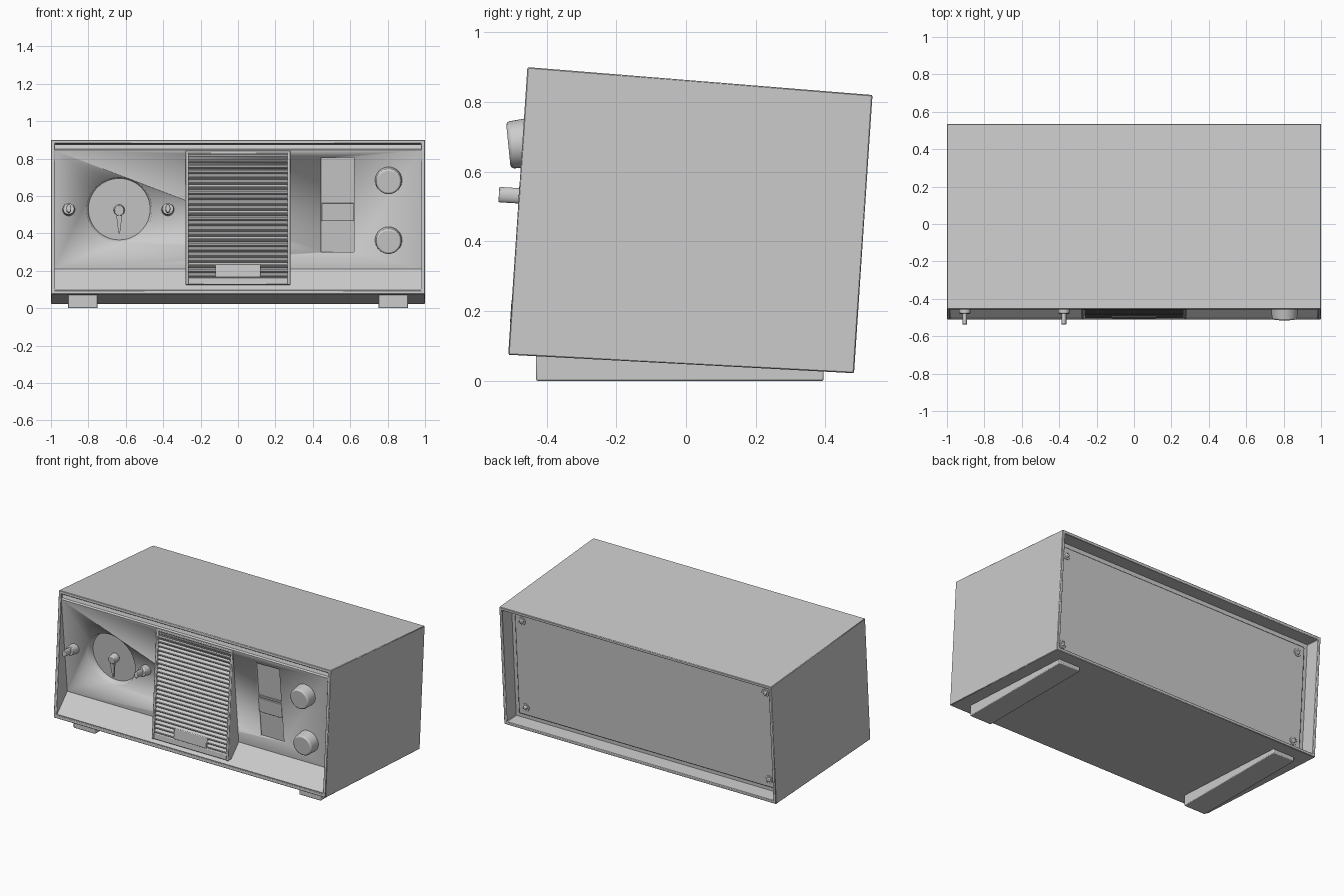
import bpy, bmesh, math
from mathutils import Vector, Matrix

if "Cube" in bpy.data.objects:
    bpy.data.objects.remove(bpy.data.objects["Cube"])


def front(z):   # y of the shell's front plane
    return -0.51 + (z - 0.075) * 0.0667


def panel(z):   # y of the recessed control panel, leaning in at the bottom
    return -0.44 - 0.1 * (z - 0.68)


def back(z):    # y of the shell's back plane
    return 0.482 + (z - 0.022) * 0.0664


def finish(bm, name, bevel=0, segs=2):
    bmesh.ops.recalc_face_normals(bm, faces=bm.faces)
    me = bpy.data.meshes.new(name)
    bm.to_mesh(me)
    bm.free()
    ob = bpy.data.objects.new(name, me)
    bpy.context.collection.objects.link(ob)
    if bevel:
        m = ob.modifiers.new("bevel", "BEVEL")
        m.width, m.segments, m.limit_method = bevel, segs, "ANGLE"
    bpy.ops.object.select_all(action="DESELECT")
    bpy.context.view_layer.objects.active = ob
    ob.select_set(True)
    bpy.ops.object.shade_smooth_by_angle(angle=math.radians(35))
    return ob


def prism(name, pts, x0, x1, bevel=0, segs=2):
    """Extrude a side (y, z) profile along x."""
    bm = bmesh.new()
    a = [bm.verts.new((x0, y, z)) for y, z in pts]
    b = [bm.verts.new((x1, y, z)) for y, z in pts]
    bm.faces.new(a)
    bm.faces.new(b)
    for i in range(len(pts)):
        j = (i + 1) % len(pts)
        bm.faces.new((a[i], a[j], b[j], b[i]))
    return finish(bm, name, bevel, segs)


def slab(name, x0, x1, z0, z1, plane, d0, d1, bevel=0):
    """Block lying on a slanted plane, from offset d0 to d1 in y."""
    pts = [(plane(z0) + d0, z0), (plane(z1) + d0, z1),
           (plane(z1) + d1, z1), (plane(z0) + d1, z0)]
    return prism(name, pts, x0, x1, bevel)


def rod(name, p, axis, r0, r1, length, bevel=0, segs=40, flat=1):
    """Round part starting at p and running along axis."""
    bm = bmesh.new()
    bmesh.ops.create_cone(bm, cap_ends=True, segments=segs, radius1=r0, radius2=r1, depth=length)
    rot = Vector((0, 0, 1)).rotation_difference(Vector(axis)).to_matrix().to_4x4()
    bm.transform(Matrix.Translation(p) @ Matrix.Diagonal((flat, 1, 1, 1)) @ rot
                 @ Matrix.Translation((0, 0, length / 2)))
    return finish(bm, name, bevel)


def cut(ob, cutter):
    m = ob.modifiers.new("cut", "BOOLEAN")
    m.object, m.operation, m.solver = cutter, "DIFFERENCE", "EXACT"
    bpy.context.view_layer.objects.active = ob
    bpy.ops.object.modifier_apply(modifier=m.name)
    bpy.data.objects.remove(cutter, do_unlink=True)


N = Vector((0, -1, -0.1)).normalized()     # panel normal
B = Vector((0, 1, -0.066)).normalized()    # back normal

# Cabinet shell: open tapered tube
bm = bmesh.new()
T = 0.02
rings = []
for t in (0, T):
    for yz0, yz1 in (((-0.51, 0.075), (-0.455, 0.90)), ((0.482, 0.022), (0.535, 0.82))):
        rings.append([bm.verts.new((sx * (1 - t), y, z)) for sx, (y, z) in (
            (-1, (yz0[0] + t * .067, yz0[1] + t)), (1, (yz0[0] + t * .067, yz0[1] + t)),
            (1, (yz1[0] - t * .067, yz1[1] - t)), (-1, (yz1[0] - t * .067, yz1[1] - t)))])
of, ob_, inf, inb = rings
for r, s in ((of, ob_), (inf, inb), (of, inf), (ob_, inb)):
    for i in range(4):
        j = (i + 1) % 4
        bm.faces.new((r[i], r[j], s[j], s[i]))
finish(bm, "cabinet_shell", 0.003, 1)

# Inner body: leaning control panel above a sloped sill
body = prism("front_panel", [(-0.44, 0.876), (-0.447, 0.852), (panel(0.845), 0.845), (panel(0.21), 0.21),
                             (front(0.1) + 0.008, 0.098), (front(0.09) + 0.012, 0.085),
                             (back(0.04) - 0.1, 0.038), (back(0.80) - 0.1, 0.808)], -0.982, 0.982)
CX, CZ = -0.635, 0.525
cut(body, rod("dial_cutter", Vector((CX, panel(CZ), CZ)) - N * 0.045, N, 0.165, 0.178, 0.06, segs=64))
cut(body, slab("window_cutter", 0.445, 0.62, 0.30, 0.805, panel, -0.05, 0.014))

# Clock hub and hand
hub = Vector((CX, panel(0.52), 0.52)) - N * 0.046
rod("dial_hub", hub, N, 0.03, 0.026, 0.045, 0.004)
bm = bmesh.new()
vs = [bm.verts.new((CX + x, panel(z) + y, z)) for y in (0.006, 0.018)
      for x, z in ((-0.018, 0.515), (0.018, 0.515), (0.004, 0.4), (-0.004, 0.4))]
for f in ((0, 1, 2, 3), (4, 5, 6, 7), (0, 1, 5, 4), (1, 2, 6, 5), (2, 3, 7, 6), (3, 0, 4, 7)):
    bm.faces.new([vs[i] for i in f])
finish(bm, "dial_hand")

# Winding keys either side of the dial
for x in (-0.905, -0.375):
    p = Vector((x, panel(0.53) + 0.01, 0.527))
    ax = (0, -1, 0.06)
    rod("key_collar", p, ax, 0.034, 0.03, 0.065, 0.004)
    rod("key_stem", p, ax, 0.022, 0.022, 0.122, 0.003, flat=0.6).location.x = 0

# Tuning window strip with slider
slab("window_slider", 0.447, 0.618, 0.465, 0.562, panel, 0.002, 0.03, 0.003)
slab("window_bar", 0.447, 0.618, 0.568, 0.58, panel, 0.006, 0.03)

# Knobs
for z in (0.68, 0.36):
    rod("knob", Vector((0.805, panel(z) + 0.008, z + 0.004)), N, 0.073, 0.067, 0.078, 0.009)

# Speaker grille: ribbed face inside a rim
Z0, Z1, n = 0.16, 0.828, 24
step = (Z1 - Z0) / n
prof = []
for i in range(n):
    for f, d in ((0, 0.024), (0.25, 0.008), (0.4, 0.004), (0.65, 0.004), (0.8, 0.008), (0.99, 0.024)):
        z = Z0 + (i + f) * step
        prof.append((front(z) + d, z))
prof += [(-0.36, Z1), (-0.36, Z0)]
prism("grille_slats", prof, -0.268, 0.268)
for s in (-1, 1):
    a, b = sorted((s * 0.265, s * 0.281))
    prism("grille_side", [(front(0.125), 0.125), (front(0.84), 0.84), (-0.38, 0.84), (-0.38, 0.125)],
          a, b, 0.004)
slab("grille_top", -0.281, 0.281, 0.826, 0.842, front, 0.0, 0.07, 0.004)
slab("grille_bottom", -0.281, 0.281, 0.125, 0.165, front, 0.003, 0.1, 0.005)
slab("grille_plate", -0.12, 0.12, 0.165, 0.235, front, -0.001, 0.05, 0.004)

# Back cover with corner screws
slab("back_cover", -0.95, 0.95, 0.075, 0.775, back, -0.12, -0.085, 0.008)
for x in (-0.895, 0.895):
    for z in (0.13, 0.72):
        p = Vector((x, back(z) - 0.09, z))
        rod("screw_washer", p, B, 0.026, 0.026, 0.009, 0.002, 24)
        rod("screw_head", p, B, 0.017, 0.012, 0.018, 0.003, 24)

# Wedge runners as feet
for s in (-1, 1):
    a, b = sorted((s * 0.75, s * 0.91))
    prism("foot_runner", [(-0.43, 0), (0.395, 0), (0.395, 0.032), (-0.43, 0.076)], a, b, 0.005)
